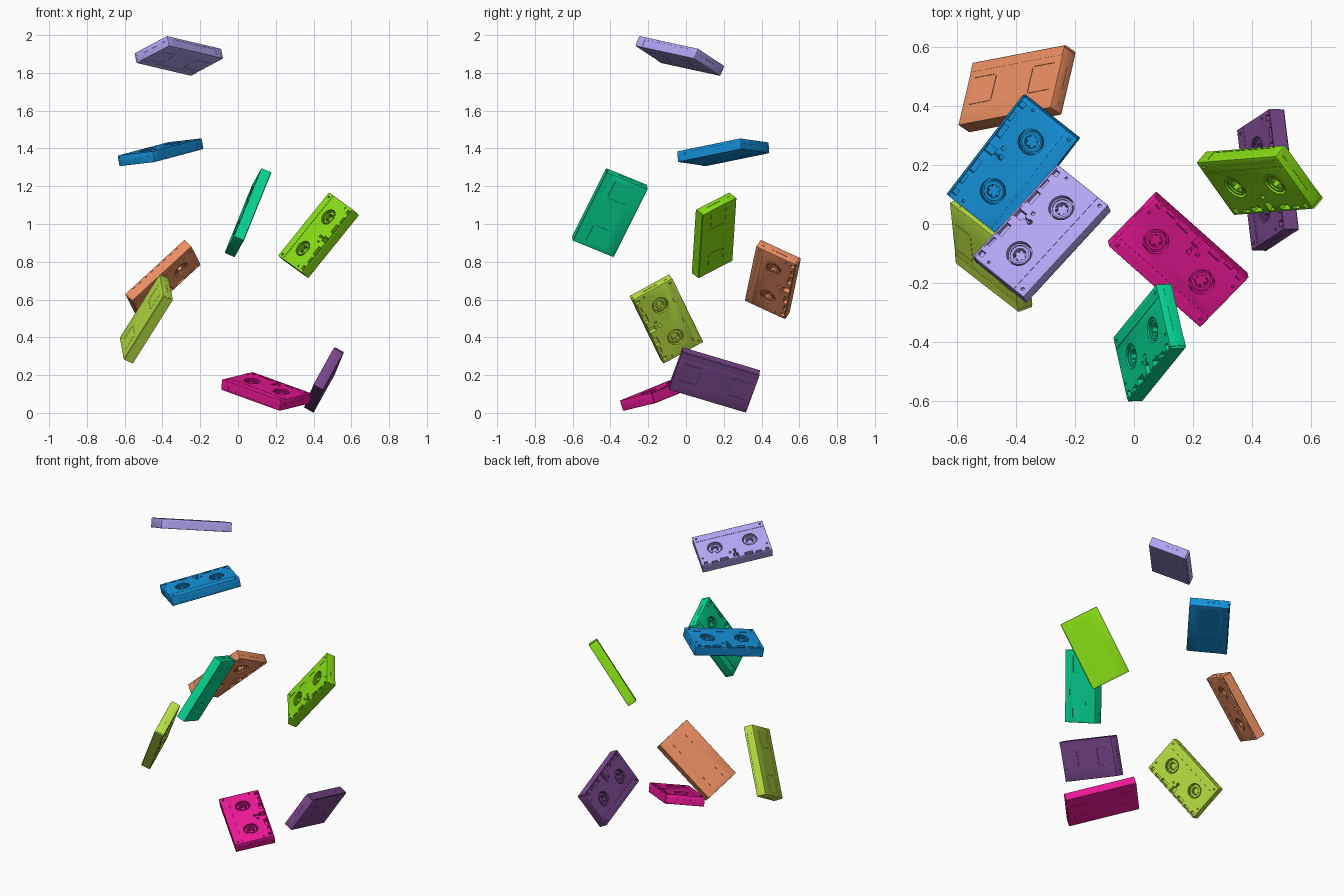
import bpy, bmesh, math
from mathutils import Matrix, Vector

if "Cube" in bpy.data.objects:
    bpy.data.objects.remove(bpy.data.objects["Cube"])

L, W, T = 0.43, 0.24, 0.058          # video tape: length, depth, thickness
TOP = T / 2                          # hub side is local +z, flap side is local +y


def box(bm, c, s):
    m = Matrix.Translation(c) @ Matrix.Diagonal((*s, 1))
    return bmesh.ops.create_cube(bm, size=1, matrix=m)["verts"]


def disc(bm, c, r, h, n=32):
    bmesh.ops.create_cone(bm, cap_ends=True, segments=n, radius1=r, radius2=r,
                          depth=h, matrix=Matrix.Translation(c))


def ring(bm, cx, r_out, r_in, z0, z1, n=32):
    loops = []
    for r, z in ((r_out, z0), (r_out, z1), (r_in, z1), (r_in, z0)):
        loops.append([bm.verts.new((cx + r * math.cos(2 * math.pi * i / n),
                                    r * math.sin(2 * math.pi * i / n), z)) for i in range(n)])
    for k in range(4):
        a, b = loops[k], loops[(k + 1) % 4]
        for i in range(n):
            j = (i + 1) % n
            bm.faces.new((a[i], a[j], b[j], b[i]))


def to_mesh(bm, name):
    bmesh.ops.recalc_face_normals(bm, faces=bm.faces)
    me = bpy.data.meshes.new(name)
    bm.to_mesh(me)
    bm.free()
    return me


def volume(me):
    bm = bmesh.new()
    bm.from_mesh(me)
    vol = bm.calc_volume()
    bm.free()
    return vol


def carve(me, shape, *args):
    """Subtract one box or disc from the mesh; keep the mesh if the cut goes wrong."""
    bm = bmesh.new()
    shape(bm, *args)
    cutter = bpy.data.objects.new("cutter", to_mesh(bm, "cutter"))
    cutter.hide_render = True
    body = bpy.data.objects.new("body", me)
    for o in (body, cutter):
        bpy.context.collection.objects.link(o)
    mod = body.modifiers.new("cut", 'BOOLEAN')
    mod.operation, mod.solver, mod.object = 'DIFFERENCE', 'EXACT', cutter
    dg = bpy.context.evaluated_depsgraph_get()
    out = bpy.data.meshes.new_from_object(body.evaluated_get(dg))
    for o in (body, cutter):
        bpy.data.objects.remove(o)
    return out if volume(out) > 0.8 * volume(me) else me


# Shell: softened block
bm = bmesh.new()
box(bm, (0, -0.004, 0), (L, W - 0.008, T))
bmesh.ops.bevel(bm, geom=bm.edges[:], offset=0.003, segments=2, profile=0.5, affect='EDGES')
shell_mesh = to_mesh(bm, "shell")

# Recesses, grooves and slots in the shell
cuts = [
    (disc, (0, 0.05, TOP), 0.009, 0.07, 20),                  # sensor hole
    (box, (0, 0.067, TOP), (0.008, 0.022, 0.05)),
    (box, (0, 0.1, TOP), (0.03, 0.046, 0.06)),
    (box, (0.03, 0.062, TOP), (0.012, 0.012, 0.02)),
    (box, (0, -0.074, TOP), (L + 0.02, 0.002, 0.004)),        # back strip line
    (box, (0, -W / 2, -0.002), (0.33, 0.003, 0.036)),         # spine label recess
]
for s in (-1, 1):
    cuts += [
        (disc, (s * 0.107, 0, TOP), 0.044, 0.064),            # reel openings
        (disc, (s * 0.195, -0.098, TOP), 0.006, 0.02, 16),    # screw holes
        (disc, (s * 0.197, 0.06, TOP), 0.005, 0.02, 16),
        (box, (s * 0.075, 0.106, TOP), (0.05, 0.03, 0.05)),   # tape path pockets
        (box, (s * 0.135, 0.108, TOP), (0.035, 0.018, 0.03)),
        (box, (s * 0.188, 0.106, TOP), (0.02, 0.03, 0.04)),
        (box, (s * L / 2, 0.01, 0.004), (0.003, 0.09, 0.002)),  # seam on the short ends
        (box, (s * L / 2, -0.09, 0.004), (0.003, 0.022, 0.002)),
        # outline of the reel window on the label side
        (box, (s * 0.085, 0.005, -TOP), (0.002, 0.094, 0.004)),
        (box, (s * 0.138, 0.056, -TOP), (0.096, 0.002, 0.004)),
        (box, (s * 0.138, -0.046, -TOP), (0.096, 0.002, 0.004)),
    ]
for c in cuts:
    shell_mesh = carve(shell_mesh, *c)

# Flap: L-shaped section swept along the front edge
bm = bmesh.new()
prof = [(0.1125, TOP - 0.002), (0.118, TOP - 0.002), (0.12, TOP - 0.005), (0.12, -TOP + 0.003),
        (0.117, -TOP - 0.0005), (0.082, -TOP - 0.0005), (0.082, -TOP + 0.002), (0.1125, -TOP + 0.002)]
f = bm.faces.new([bm.verts.new((-L / 2 + 0.001, y, z)) for y, z in prof])
ext = bmesh.ops.extrude_face_region(bm, geom=[f])["geom"]
bmesh.ops.translate(bm, vec=(L - 0.002, 0, 0),
                    verts=[v for v in ext if isinstance(v, bmesh.types.BMVert)])
if f.is_valid and len(f.edges[0].link_faces) < 2:
    bm.faces.new(f.verts)
flap_mesh = to_mesh(bm, "flap")

# Reel hubs: two rings with six drive teeth each
bm = bmesh.new()
for s in (-1, 1):
    cx = s * 0.107
    ring(bm, cx, 0.038, 0.032, -0.004, TOP - 0.004)
    ring(bm, cx, 0.033, 0.023, -0.004, TOP - 0.01)
    for k in range(6):
        vs = box(bm, (0.021, 0, 0.006), (0.008, 0.005, 0.02))
        bmesh.ops.transform(bm, verts=vs, matrix=Matrix.Translation((cx, 0, 0))
                            @ Matrix.Rotation(k * math.pi / 3, 4, 'Z'))
hub_mesh = to_mesh(bm, "hubs")

# Falling tapes: colour, centre, long axis, direction of the flap, hub side hint
tapes = {
    "lavender": ((.70, .64, .95), (-.313, -.033, 1.89), (.669, .727, -.158), (-.742, .556, -.377), (-.19, .37, .91)),
    "blue": ((.11, .57, .86), (-.41, .197, 1.38), (.60, .78, .16), (-.78, .62, -.09), (0, 0, 1)),
    "coral": ((.91, .55, .38), (-.397, .46, .706), (.73, .14, .67), (.2, .86, -.40), (.67, -.44, -.58)),
    "lime": ((.53, .87, .11), (.427, .148, .94), (.625, .05, .775), (.52, -.75, -.40), (-.58, -.65, .48)),
    "teal": ((.06, .84, .58), (.053, -.403, 1.06), (.34, .42, .84), (.2, -.9, .36), (-.92, -.06, .36)),
    "olive": ((.72, .88, .27), (-.485, -.104, .497), (.49, -.38, .78), (.09, -.87, -.48), (.86, .3, -.39)),
    "magenta": ((.93, .12, .59), (.15, -.12, .114), (.72, -.64, -.26), (.66, .73, .18), (.08, -.3, .95)),
    "purple": ((.48, .29, .55), (.455, .15, .175), (-.117, .951, -.283), (.46, .3, .83), (-.9, 0, .43)),
}

for name, (col, c, u, v, hint) in tapes.items():
    mat = bpy.data.materials.new(name)
    mat.diffuse_color = (*[x ** 2.2 for x in col], 1)
    mat.use_nodes = True
    mat.node_tree.nodes["Principled BSDF"].inputs["Base Color"].default_value = mat.diffuse_color
    u = Vector(u).normalized()
    v = Vector(v)
    v = (v - u * v.dot(u)).normalized()
    n = u.cross(v)
    if n.dot(Vector(hint)) < 0:          # keep a right-handed frame with hubs facing the hint
        u, n = -u, -n
    frame = Matrix((u, v, n)).transposed().to_4x4()
    for part, src in (("shell", shell_mesh), ("flap", flap_mesh), ("reel_hubs", hub_mesh)):
        me = src.copy()
        me.materials.clear()
        me.materials.append(mat)
        ob = bpy.data.objects.new(f"{name}_tape_{part}", me)
        bpy.context.collection.objects.link(ob)
        ob.matrix_world = Matrix.Translation(c) @ frame
        ob.select_set(True)
        bpy.context.view_layer.objects.active = ob
bpy.ops.object.shade_smooth_by_angle(angle=math.radians(30))
